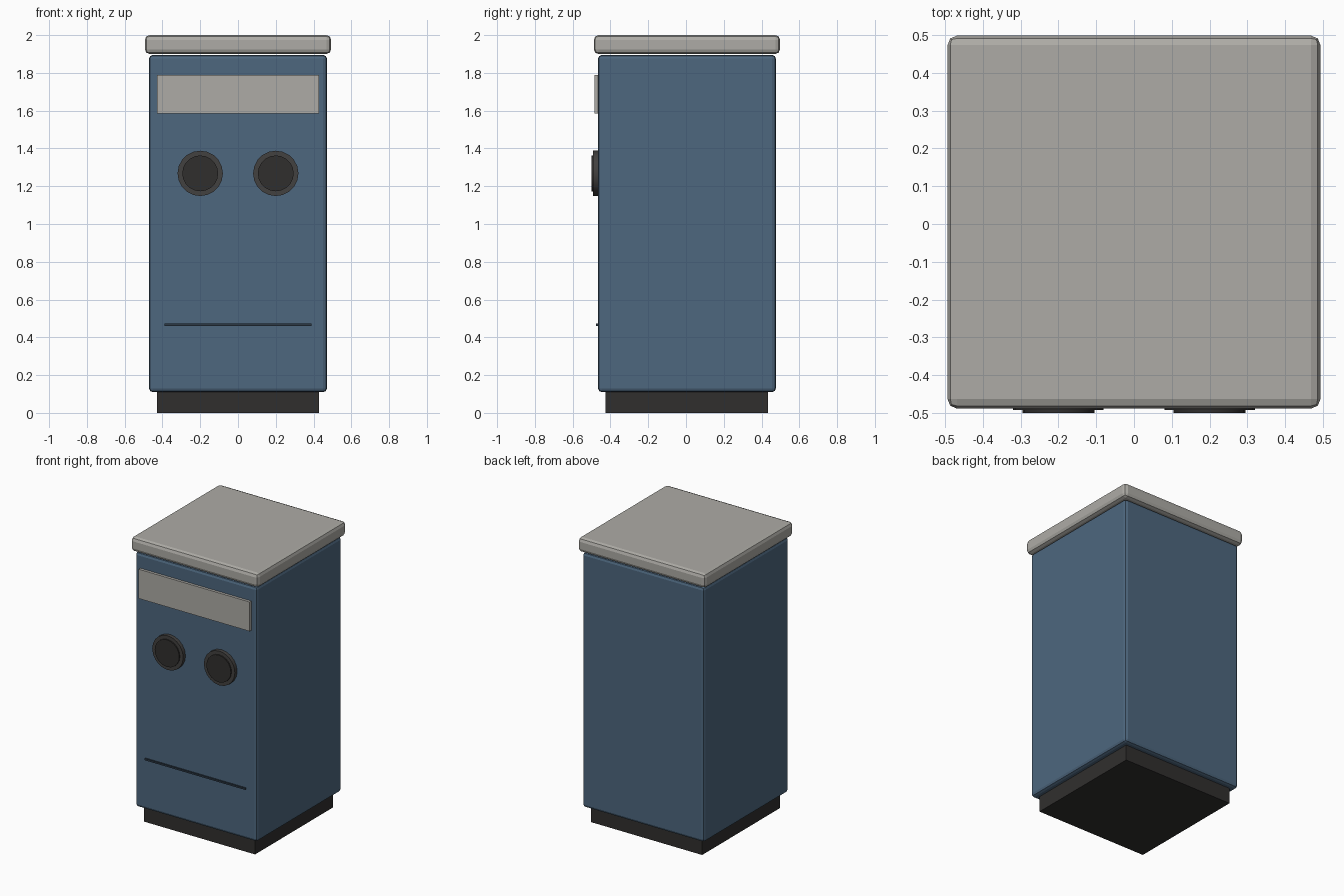
import bpy, math

if "Cube" in bpy.data.objects:
    bpy.data.objects.remove(bpy.data.objects["Cube"])

CY = 0.005  # cabinet centre in y, the port discs stick out in front


def material(name, rgb):
    m = bpy.data.materials.new(name)
    m.diffuse_color = (*rgb, 1)
    m.use_nodes = True
    m.node_tree.nodes["Principled BSDF"].inputs["Base Color"].default_value = m.diffuse_color
    return m


BLUE = material("blue_paint", (0.075, 0.135, 0.21))
GREY = material("warm_grey", (0.42, 0.41, 0.38))
DARK = material("dark_plastic", (0.03, 0.028, 0.027))
RIM = material("rim_plastic", (0.055, 0.052, 0.05))
SLOT = material("seam_dark", (0.025, 0.04, 0.06))


def box(name, x, y, z, mat, bevel=0):
    """Box from (min, max) ranges, with an optional rounded edge."""
    bpy.ops.mesh.primitive_cube_add(
        size=1, location=(sum(x) / 2, sum(y) / 2, sum(z) / 2))
    o = bpy.context.object
    o.name = name
    o.scale = (x[1] - x[0], y[1] - y[0], z[1] - z[0])
    bpy.ops.object.transform_apply(location=False, rotation=False, scale=True)
    o.data.materials.append(mat)
    if bevel:
        b = o.modifiers.new("rounded_edges", "BEVEL")
        b.width = bevel
        b.segments = 2
    return o


def disc(name, x, z, radius, y, mat):
    """Round plate facing the front."""
    bpy.ops.mesh.primitive_cylinder_add(
        vertices=20, radius=radius, depth=y[1] - y[0],
        location=(x, sum(y) / 2, z), rotation=(math.pi / 2, 0, 0))
    o = bpy.context.object
    o.name = name
    o.data.materials.append(mat)
    bpy.ops.object.shade_smooth_by_angle(angle=math.radians(30))


def square(half):
    return (-half, half), (CY - half, CY + half)


# Plinth, cabinet and lid
box("plinth", *square(0.43), (0, 0.13), DARK)
box("cabinet", *square(0.471), (0.11, 1.895), BLUE, 0.02)
box("lid", *square(0.493), (1.9, 2.0), GREY, 0.025)

# Front sign panel and lower door seam
box("sign_panel", (-0.43, 0.43), (-0.485, -0.455), (1.585, 1.79), GREY)
box("door_seam", (-0.39, 0.39), (-0.476, -0.455), (0.46, 0.472), SLOT)

# Two round ports, each a rim with a raised dark disc
for side, x in (("left", -0.2), ("right", 0.2)):
    disc(side + "_port_rim", x, 1.268, 0.12, (-0.492, -0.455), RIM)
    disc(side + "_port_opening", x, 1.268, 0.095, (-0.5, -0.455), DARK)
